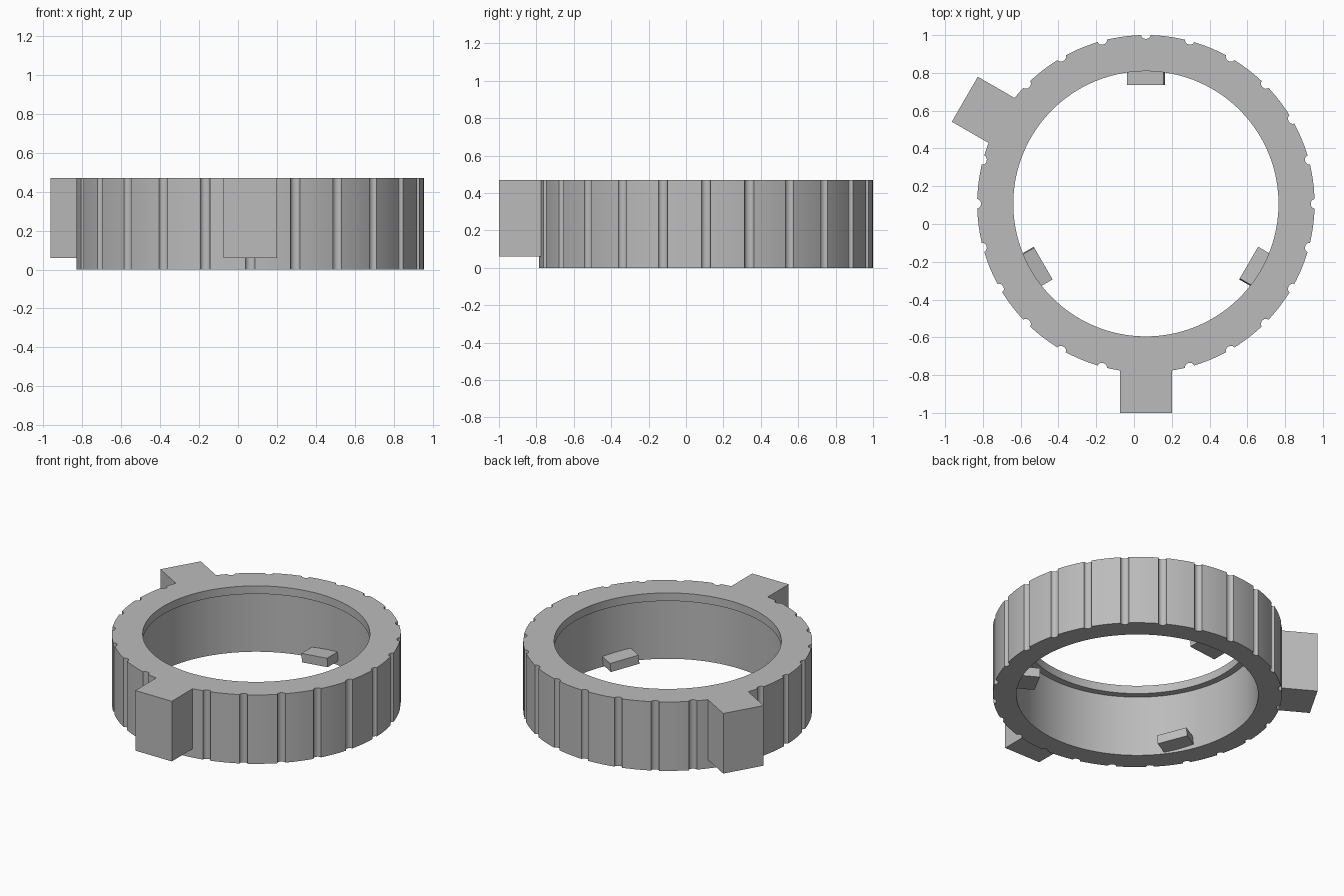
import bpy
import bmesh
from math import sin, cos, atan2, pi, radians
from mathutils import Matrix, Vector

default = bpy.data.objects.get("Cube")
if default:
    bpy.data.objects.remove(default, do_unlink=True)

CENTRE = Vector((0.063, 0.107, 0))
R_OUT, R_IN, R_LIP = 0.893, 0.747, 0.702
HEIGHT, LIP_Z = 0.47, 0.415
GROOVES, GROOVE_W, GROOVE_D = 24, 0.025, 0.02

grey = bpy.data.materials.new("plain grey")
grey.use_nodes = True
grey.diffuse_color = (0.5, 0.5, 0.5, 1)
grey.node_tree.nodes["Principled BSDF"].inputs["Base Color"].default_value = grey.diffuse_color


def add_object(name, bm):
    bmesh.ops.recalc_face_normals(bm, faces=bm.faces)
    mesh = bpy.data.meshes.new(name)
    bm.to_mesh(mesh)
    bm.free()
    mesh.materials.append(grey)
    obj = bpy.data.objects.new(name, mesh)
    bpy.context.collection.objects.link(obj)
    return obj


def radial_block(name, angle, r0, r1, width, z0, z1, tilt=0):
    """Block pointing outward at an angle, optionally tilted about its radius."""
    size = Matrix.Diagonal((r1 - r0, width, z1 - z0, 1))
    place = Matrix.Translation(((r0 + r1) / 2, 0, (z0 + z1) / 2))
    matrix = (Matrix.Translation(CENTRE) @ Matrix.Rotation(radians(angle), 4, "Z")
              @ place @ Matrix.Rotation(radians(tilt), 4, "X") @ size)
    bm = bmesh.new()
    bmesh.ops.create_cube(bm, size=1, matrix=matrix)
    return add_object(name, bm)


# Outer outline as (angle, radius): rounded grip grooves joined by arcs
outline = []
step = 2 * pi / GROOVES
half = atan2(GROOVE_W, R_OUT)
for i in range(GROOVES):
    for k in range(9):
        t = pi * k / 8
        x, y = R_OUT - GROOVE_D * sin(t), -GROOVE_W * cos(t)
        outline.append((i * step + atan2(y, x), (x * x + y * y) ** 0.5))
    for k in range(1, 6):
        outline.append((i * step + half + (step - 2 * half) * k / 6, R_OUT))

# Ring body with an inward lip at the top
bm = bmesh.new()
sections = []
for angle, radius in outline:
    profile = [(radius, 0), (radius, HEIGHT), (R_LIP, HEIGHT),
               (R_LIP, LIP_Z), (R_IN, LIP_Z), (R_IN, 0)]
    sections.append([bm.verts.new(CENTRE + Vector((r * cos(angle), r * sin(angle), z)))
                     for r, z in profile])
for a, b in zip(sections, sections[1:] + sections[:1]):
    for j in range(len(a)):
        k = (j + 1) % len(a)
        bm.faces.new((a[j], b[j], b[k], a[k]))
ring = add_object("grip_ring", bm)
bpy.context.view_layer.objects.active = ring
ring.select_set(True)
bpy.ops.object.shade_smooth_by_angle(angle=radians(30))

# Two outer tabs
for name, angle in (("front_tab", 270), ("back_right_tab", 150)):
    radial_block(name, angle, 0.868, 1.107, 0.275, 0.06, HEIGHT)

# Three slightly tilted locking lugs inside
for name, angle in (("back_lug", 90), ("right_lug", 210), ("left_lug", 330)):
    radial_block(name, angle, 0.628, 0.76, 0.195, 0.02, 0.08, tilt=-5.5)
